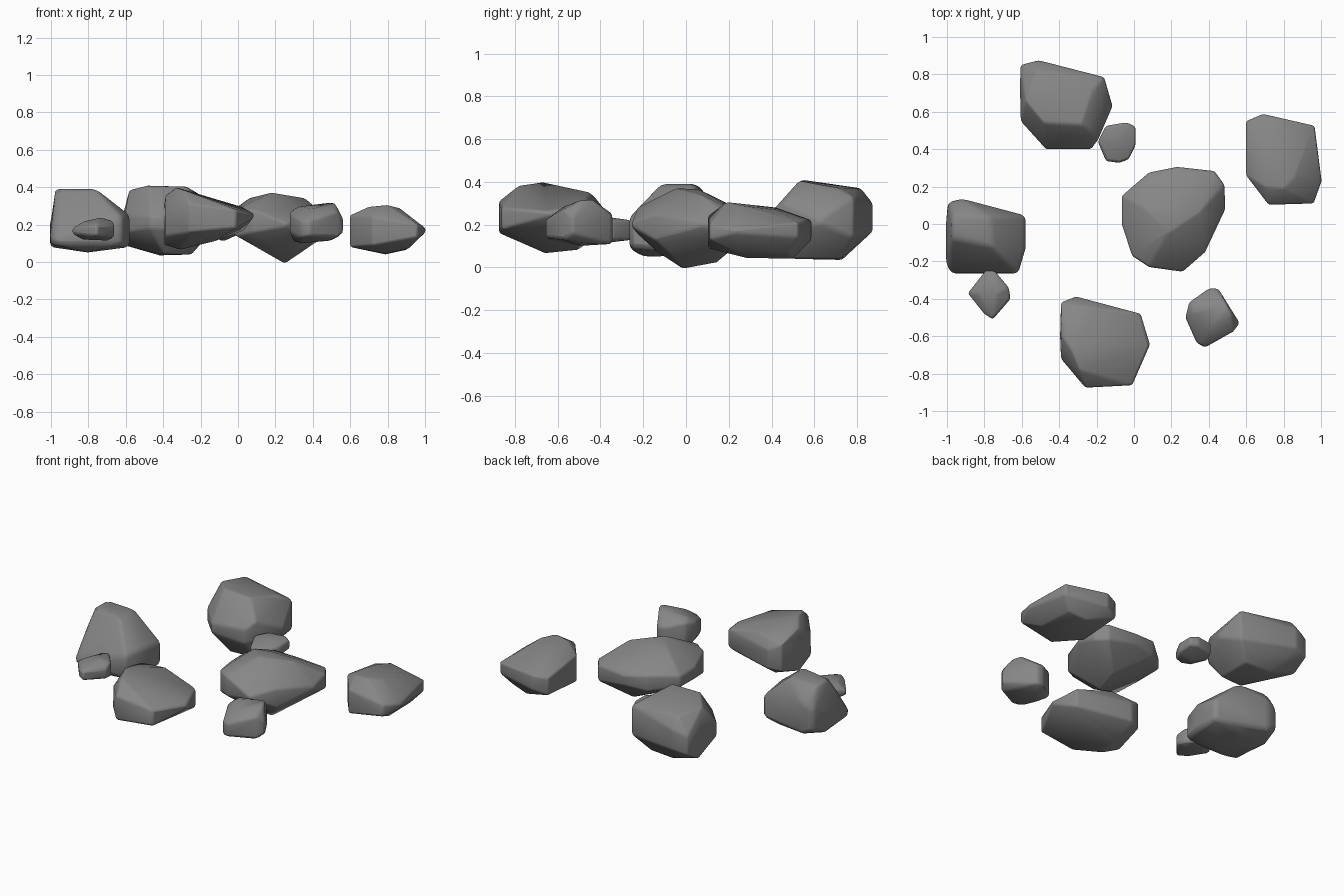
import bpy, bmesh, math

stone = bpy.data.materials.new("dark_stone")
stone.diffuse_color = (0.24, 0.24, 0.24, 1)


def rock(name, columns, caps, bevel=0.024):
    """Convex boulder: columns are (x, y, z low, z high) round the side, caps are top and bottom points."""
    bm = bmesh.new()
    for x, y, low, high in columns:
        bm.verts.new((x, y, low))
        if high - low > 0.01:
            bm.verts.new((x, y, high))
    for p in caps:
        bm.verts.new(p)
    hull = bmesh.ops.convex_hull(bm, input=bm.verts[:])
    loose = {g for g in hull["geom_interior"] + hull["geom_unused"]
             if isinstance(g, bmesh.types.BMVert)}
    bmesh.ops.delete(bm, geom=list(loose), context='VERTS')
    bmesh.ops.dissolve_limit(bm, angle_limit=math.radians(4),
                             verts=bm.verts[:], edges=bm.edges[:])
    bmesh.ops.recalc_face_normals(bm, faces=bm.faces[:])
    me = bpy.data.meshes.new(name)
    bm.to_mesh(me)
    bm.free()
    me.materials.append(stone)
    ob = bpy.data.objects.new(name, me)
    bpy.context.collection.objects.link(ob)
    mod = ob.modifiers.new("worn_edges", 'BEVEL')
    mod.width = bevel
    mod.segments = 2
    mod.limit_method = 'ANGLE'
    mod.angle_limit = math.radians(25)
    bpy.ops.object.select_all(action='DESELECT')
    ob.select_set(True)
    bpy.context.view_layer.objects.active = ob
    bpy.ops.object.shade_smooth_by_angle(angle=math.radians(60))
    return ob


# Large boulders
rock("back_left_boulder",
     [(-.605, .85, .15, .27), (-.61, .74, .09, .27), (-.605, .55, .16, .25),
      (-.51, .875, .17, .30), (-.16, .785, .14, .33), (-.115, .63, .20, .22),
      (-.19, .455, .18, .30), (-.23, .40, .17, .26), (-.47, .40, .18, .24)],
     [(-.58, .66, .385), (-.48, .54, .41), (-.28, .53, .405), (-.52, .82, .37),
      (-.22, .72, .37), (-.42, .73, .035), (-.40, .49, .04), (-.25, .50, .04),
      (-.25, .72, .04)])

rock("front_boulder",
     [(-.39, -.42, .15, .32), (-.395, -.60, .09, .30), (-.39, -.72, .14, .28),
      (-.31, -.388, .16, .28), (.035, -.48, .17, .29), (.085, -.645, .24, .26),
      (-.01, -.862, .18, .28), (-.26, -.875, .16, .31)],
     [(-.385, -.60, .36), (-.33, -.68, .40), (-.29, -.78, .385), (-.20, -.45, .35),
      (-.31, -.66, .065), (-.28, -.51, .08), (-.13, -.62, .11)])

rock("left_boulder",
     [(-.995, .115, .13, .26), (-1.005, 0, .08, .20), (-.92, .135, .10, .30),
      (-.58, .045, .08, .22), (-.58, -.13, .08, .25), (-.62, -.265, .09, .24),
      (-.975, -.265, .09, .13), (-1.005, -.21, .10, .13)],
     [(-.975, -.08, .39), (-.76, -.12, .39), (-.97, .05, .39), (-.77, .04, .39),
      (-.80, -.20, .05), (-.80, .03, .055)])

rock("centre_boulder",
     [(-.065, .15, .18, .25), (.08, .275, .16, .26), (.23, .305, .17, .24),
      (.43, .283, .14, .24), (.483, .21, .15, .24), (.488, .08, .19, .21),
      (.38, -.15, .13, .25), (.26, -.255, .19, .21), (.08, -.23, .16, .28),
      (-.01, -.17, .14, .28), (-.065, 0, .18, .25)],
     [(.18, -.05, .37), (.20, .06, .365), (.36, .07, .34), (.06, .08, .34),
      (.25, -.01, -.008), (.28, .14, .02), (.20, -.13, .07)])

rock("right_boulder",
     [(.60, .55, .10, .21), (.60, .26, .08, .25), (.69, .588, .13, .22),
      (.965, .525, .14, .21), (1.003, .23, .16, .18), (.96, .11, .13, .20),
      (.72, .103, .09, .24)],
     [(.70, .20, .295), (.80, .19, .305), (.86, .25, .29), (.70, .42, .28),
      (.84, .42, .27), (.79, .50, .04), (.90, .48, .065), (.79, .28, .045),
      (.91, .24, .07)])

# Small stones
rock("back_stone",
     [(-.193, .44, .16, .22), (-.15, .525, .15, .22), (-.04, .543, .16, .22),
      (.008, .52, .16, .21), (.008, .42, .15, .21), (-.03, .345, .15, .20),
      (-.08, .327, .15, .20), (-.15, .337, .16, .20)],
     [(-.11, .46, .235), (-.06, .43, .235), (-.08, .43, .11)], 0.012)

rock("left_stone",
     [(-.888, -.37, .15, .18), (-.79, -.245, .14, .21), (-.75, -.245, .13, .22),
      (-.67, -.34, .13, .22), (-.66, -.40, .14, .20), (-.755, -.51, .14, .20),
      (-.80, -.48, .14, .19)],
     [(-.83, -.37, .215), (-.73, -.37, .238), (-.83, -.36, .12),
      (-.70, -.37, .115)], 0.012)

rock("right_stone",
     [(.275, -.50, .16, .26), (.295, -.42, .11, .28), (.40, -.345, .12, .25),
      (.45, -.345, .11, .24), (.565, -.53, .16, .23), (.53, -.575, .13, .27),
      (.38, -.66, .14, .22), (.335, -.635, .13, .22)],
     [(.32, -.47, .295), (.50, -.44, .32), (.52, -.49, .315), (.40, -.57, .285),
      (.33, -.50, .10), (.50, -.48, .115)], 0.014)
